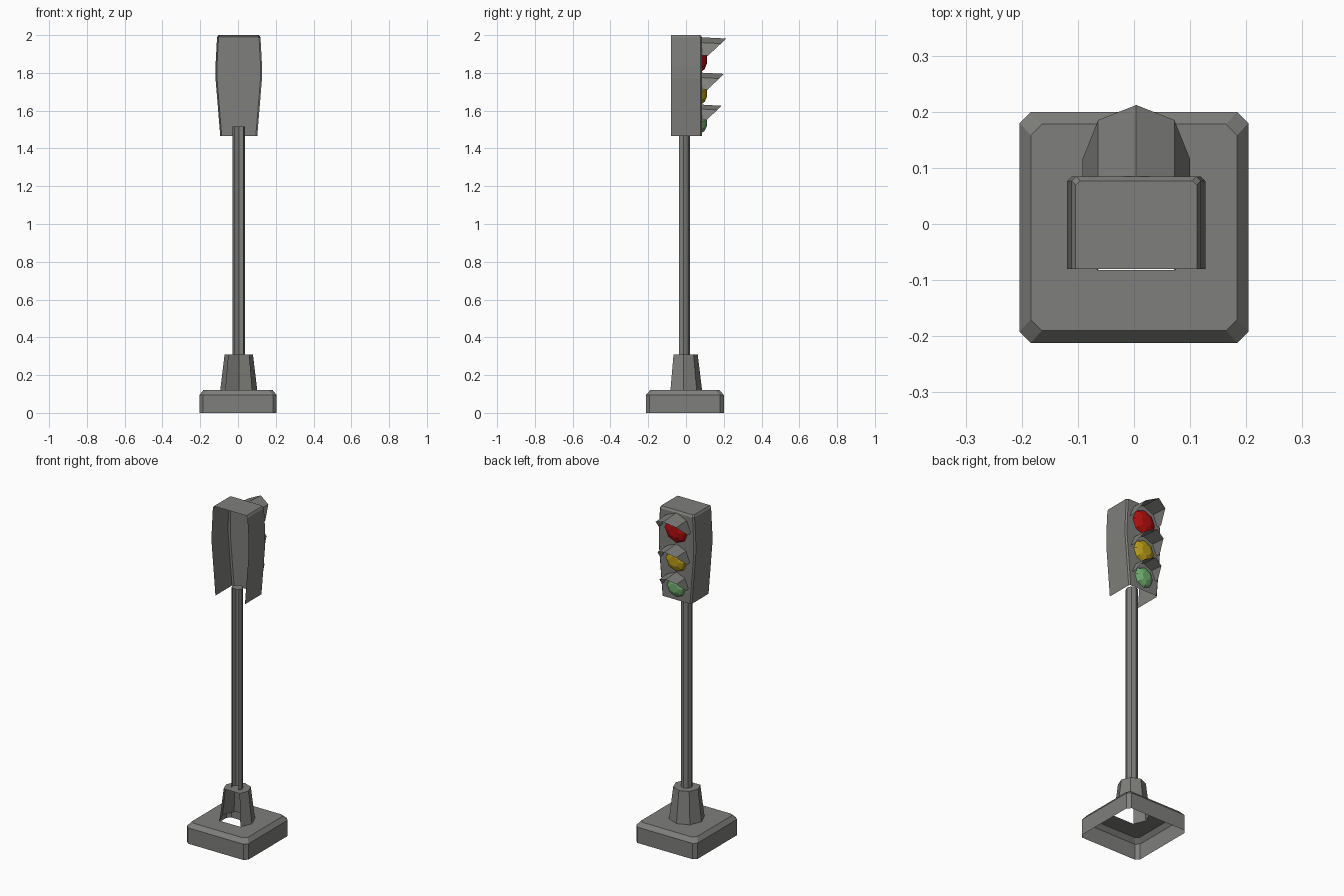
import bpy, bmesh
from math import sin, cos, radians
from mathutils import Vector

cube = bpy.data.objects.get("Cube")
if cube:
    bpy.data.objects.remove(cube, do_unlink=True)


def material(name, rgb):
    m = bpy.data.materials.new(name)
    m.use_nodes = True
    m.diffuse_color = (*rgb, 1)
    m.node_tree.nodes["Principled BSDF"].inputs["Base Color"].default_value = (*rgb, 1)
    return m


GREY = material("metal grey", (0.21, 0.21, 0.2))
RED = material("lamp red", (0.45, 0.005, 0.005))
YELLOW = material("lamp yellow", (0.48, 0.33, 0.01))
GREEN = material("lamp green", (0.16, 0.42, 0.16))
CX, CY = 0.004, -0.013      # axis of the post
FACE_Y = 0.085              # plane of the lamp panel


def finish(name, bm, mat):
    mesh = bpy.data.meshes.new(name)
    bm.to_mesh(mesh)
    bm.free()
    mesh.materials.append(mat)
    obj = bpy.data.objects.new(name, mesh)
    bpy.context.collection.objects.link(obj)
    return obj


def loft(rings, closed=False, cap=False):
    """Skin a stack of rings, optionally closing them round and capping the end."""
    bm = bmesh.new()
    rows = [[bm.verts.new(p) for p in ring] for ring in rings]
    for a, b in zip(rows, rows[1:]):
        n = len(a)
        for i in range(n if closed else n - 1):
            j = (i + 1) % n
            bm.faces.new((a[i], a[j], b[j], b[i]))
    if cap:
        bm.faces.new(rows[-1])
    return bm, rows


def post_ring(r, z):
    """Octagon round the post without its front corner."""
    return [(CX + r * cos(radians(a)), CY + r * sin(radians(a)), z)
            for a in range(-45, 226, 45)]


def chamfered(hx, hy, c, z):
    """Rectangle with cut corners, counter-clockwise."""
    pts = [(hx, c - hy), (hx, hy - c), (hx - c, hy), (c - hx, hy),
           (-hx, hy - c), (-hx, c - hy), (c - hx, -hy), (hx - c, -hy)]
    return [(x, y - 0.006, z) for x, y in pts]


# Base: hollow plinth with an opening under the collar
bm, rows = loft([chamfered(0.204, 0.206, 0.02, 0), chamfered(0.204, 0.206, 0.02, 0.095),
                 chamfered(0.184, 0.184, 0.02, 0.12)], closed=True)
hole = [bm.verts.new(p) for p in post_ring(0.098, 0.12)]
edges = [bm.edges.new((v, hole[(i + 1) % len(hole)])) for i, v in enumerate(hole)]
top = rows[-1]
edges += [bm.edges.get((v, top[(i + 1) % len(top)])) for i, v in enumerate(top)]
bmesh.ops.triangle_fill(bm, use_beauty=True, use_dissolve=False, edges=edges,
                        normal=Vector((0, 0, 1)))
finish("base", bm, GREY)

# Collar and pole, both open at the front
finish("collar", loft([post_ring(0.098, 0.12), post_ring(0.075, 0.31)], cap=True)[0], GREY)
finish("pole", loft([post_ring(0.033, 0.31), post_ring(0.033, 1.515)], cap=True)[0], GREY)


# Housing: bowed sides, open at the front and underneath
def housing_ring(z, w, y=FACE_Y, c=0.008):
    half = [(w, -0.08), (w, y - c), (w - c, y)]
    return [(CX + x, v, z) for x, v in half + [(-x, v) for x, v in reversed(half)]]


rings = [housing_ring(1.465, 0.098), housing_ring(1.77, 0.123), housing_ring(1.84, 0.123),
         housing_ring(1.988, 0.115), housing_ring(2.0, 0.108, 0.077)]
finish("housing", loft(rings, cap=True)[0], GREY)


# Lamps with faceted lenses and pointed half-octagon hoods
def face_ring(r, z, y, angles):
    return [(CX - r * cos(radians(a)), y, z + r * sin(radians(a))) for a in angles]


for colour, mat, z, r, hood_r, depth in (
        ("red", RED, 1.885, 0.076, 0.096, 0.127),
        ("yellow", YELLOW, 1.705, 0.069, 0.089, 0.115),
        ("green", GREEN, 1.545, 0.061, 0.080, 0.102)):
    full, upper = range(0, 360, 45), range(0, 181, 45)
    lens = [face_ring(r * s, z, FACE_Y + d, full)
            for s, d in ((1, 0), (0.85, 0.014), (0.45, 0.026))]
    finish(colour + "_lamp", loft(lens, closed=True, cap=True)[0], mat)
    back = face_ring(hood_r, z + 0.007, FACE_Y, upper)
    reach = (0.24, 0.79, 1, 0.79, 0.24)
    rim = [(x, y + depth * k, v - 0.006 * k) for (x, y, v), k in zip(back, reach)]
    finish(colour + "_hood", loft([back, rim])[0], GREY)
